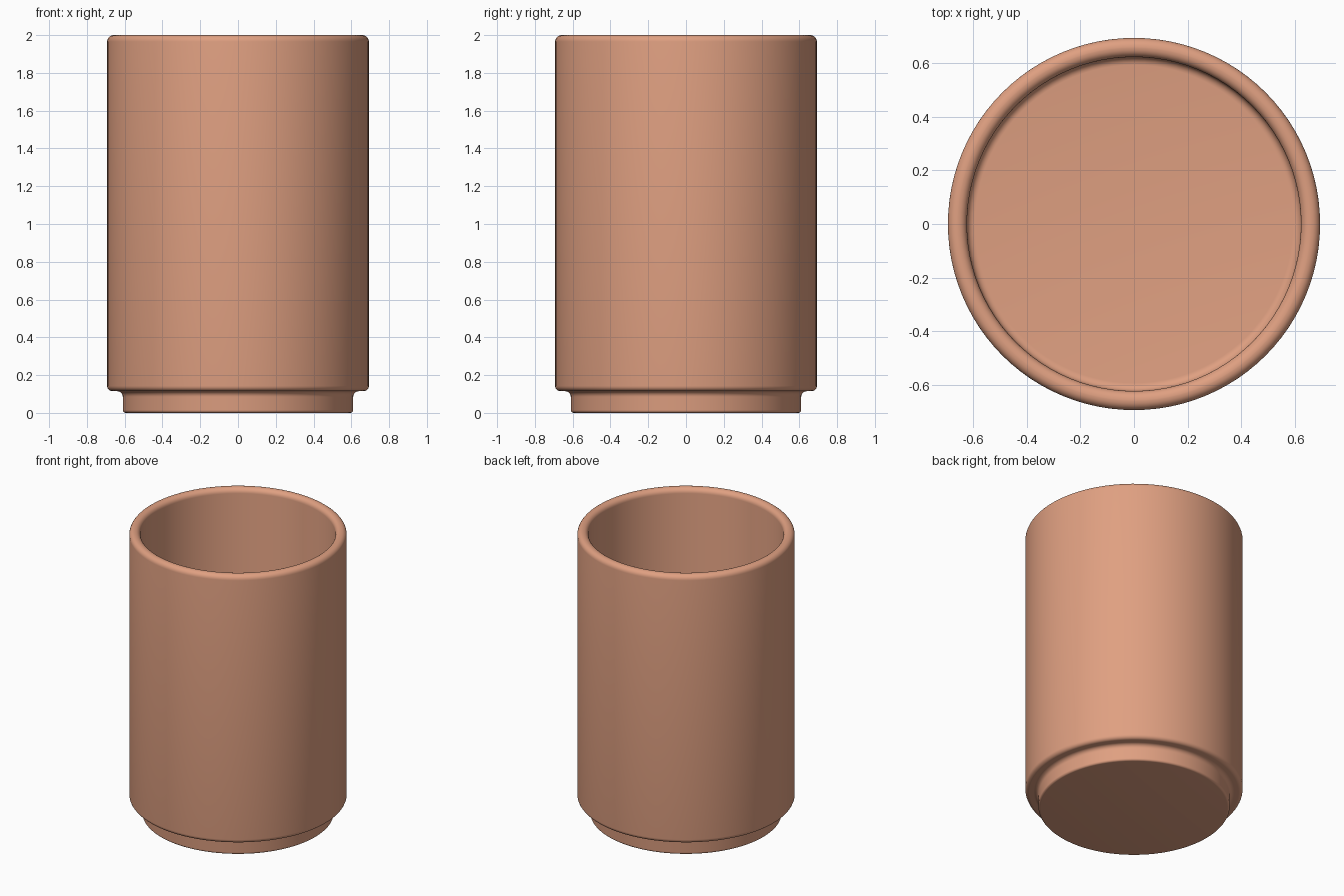
import bpy
import bmesh
import math
from mathutils import Vector, Matrix

cube = bpy.data.objects.get("Cube")
if cube:
    bpy.data.objects.remove(cube, do_unlink=True)

SEGMENTS = 96

# Clay colour
clay = bpy.data.materials.new("terracotta")
clay.use_nodes = True
colour = (0.74, 0.35, 0.22, 1)
clay.diffuse_color = colour
bsdf = next(n for n in clay.node_tree.nodes if n.type == "BSDF_PRINCIPLED")
bsdf.inputs["Base Color"].default_value = colour
bsdf.inputs["Roughness"].default_value = 0.6


def rounded(corners, steps=6):
    """Round each (radius, height, fillet) corner of an open profile."""
    points = []
    for i, (r, z, fillet) in enumerate(corners):
        here = Vector((r, z))
        if fillet == 0:
            points.append(here)
            continue
        before = (Vector(corners[i - 1][:2]) - here).normalized()
        after = (Vector(corners[i + 1][:2]) - here).normalized()
        half = before.angle(after) / 2
        reach = fillet / math.tan(half)
        centre = here + (before + after).normalized() * fillet / math.sin(half)
        start = here + before * reach - centre
        sweep = start.angle_signed(here + after * reach - centre)
        for k in range(steps + 1):
            # angle_signed is clockwise, Matrix rotation anticlockwise
            turn = Matrix.Rotation(-sweep * k / steps, 2)
            points.append(centre + turn @ start)
    return points


# Cup section: underside, foot, shoulder, wall, rim, inside wall, floor
section = rounded([
    (0, 0, 0),
    (0.61, 0, 0.015),
    (0.61, 0.115, 0.03),
    (0.693, 0.115, 0.028),
    (0.693, 2, 0.034),
    (0.622, 2, 0.034),
    (0.622, 0.16, 0.03),
    (0, 0.16, 0),
])

# Turn the section into the cup
bm = bmesh.new()
verts = [bm.verts.new((p.x, 0, p.y)) for p in section]
edges = [bm.edges.new(pair) for pair in zip(verts, verts[1:])]
bmesh.ops.spin(bm, geom=verts + edges, cent=(0, 0, 0), axis=(0, 0, 1),
               angle=math.tau, steps=SEGMENTS)
bmesh.ops.remove_doubles(bm, verts=bm.verts, dist=0.0001)
bmesh.ops.recalc_face_normals(bm, faces=bm.faces)
mesh = bpy.data.meshes.new("cup")
bm.to_mesh(mesh)
bm.free()
mesh.materials.append(clay)

cup = bpy.data.objects.new("cup", mesh)
bpy.context.collection.objects.link(cup)
bpy.context.view_layer.objects.active = cup
cup.select_set(True)
bpy.ops.object.shade_smooth_by_angle(angle=math.radians(40))
